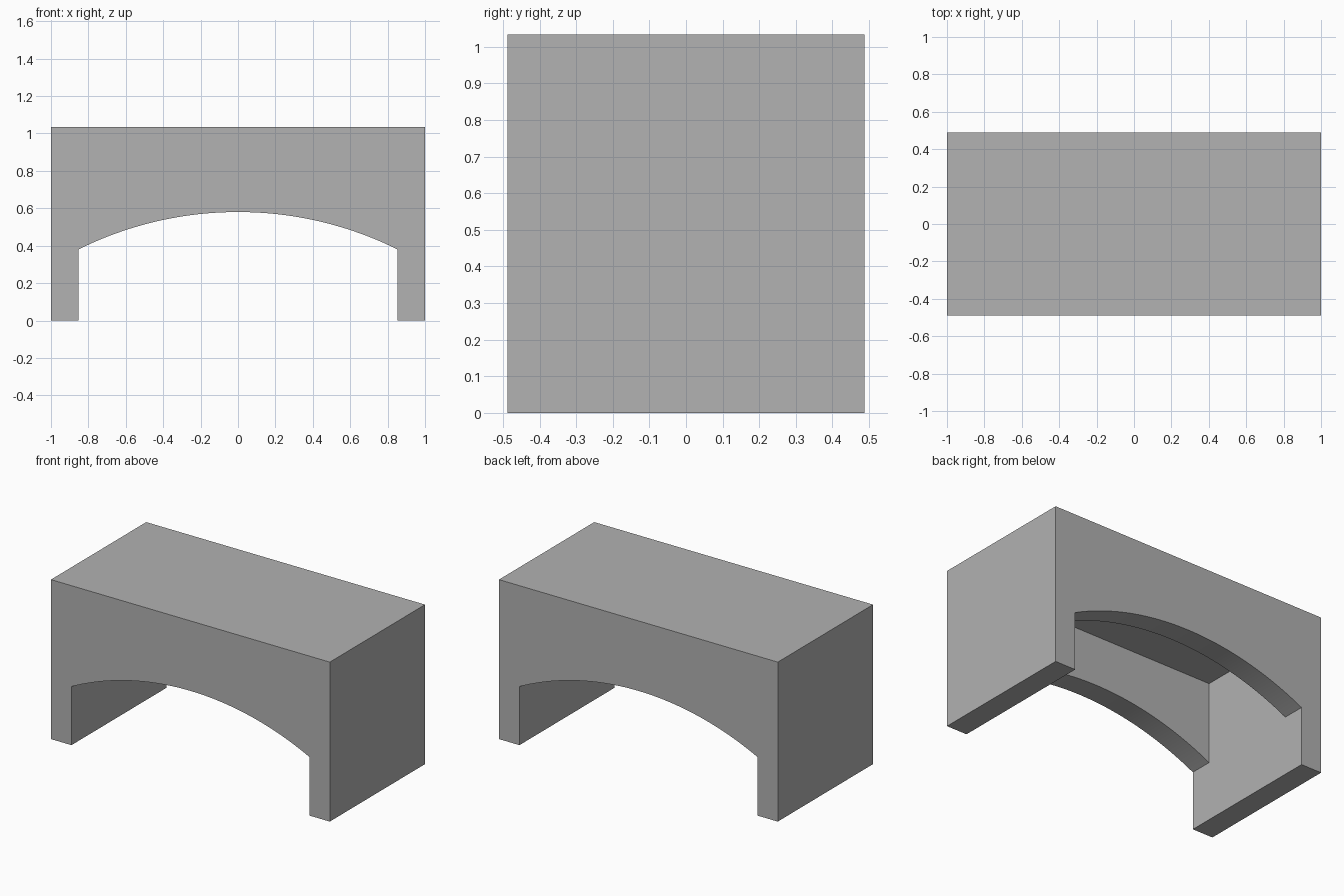
import bpy
import bmesh
from math import sin, cos, asin

old = bpy.data.objects.get("Cube")
if old:
    bpy.data.objects.remove(old, do_unlink=True)

# Overall half sizes, heights, and the hollow inside
X, Y, TOP = 1.0, 0.488, 1.034
IN_X, IN_Y, CEILING = 0.853, 0.342, 0.906
SPRING, CROWN, STEPS = 0.38, 0.58, 48

# Arch curve from right springing point to left
rise = CROWN - SPRING
radius = (IN_X ** 2 + rise ** 2) / (2 * rise)
half = asin(IN_X / radius)
angles = [half * (2 * i / STEPS - 1) for i in range(STEPS + 1)]
arch = [(radius * sin(a), CROWN - radius + radius * cos(a)) for a in angles]

bm = bmesh.new()


def face(points):
    return bm.faces.new([bm.verts.new(p) for p in points])


# Arched front and back panels: outer face, inner face and curved underside
for s in (-1, 1):
    outer = [(-X, 0), (-IN_X, 0)] + arch + [(IN_X, 0), (X, 0), (X, TOP), (-X, TOP)]
    inner = arch + [(IN_X, CEILING), (-IN_X, CEILING)]
    face([(x, s * Y, z) for x, z in outer])
    face([(x, s * IN_Y, z) for x, z in inner])
    for (x0, z0), (x1, z1) in zip(arch, arch[1:]):
        face([(x0, s * Y, z0), (x1, s * Y, z1), (x1, s * IN_Y, z1), (x0, s * IN_Y, z0)])

# Side walls: outside, foot and T-shaped inside
for s in (-1, 1):
    face([(s * X, -Y, 0), (s * X, Y, 0), (s * X, Y, TOP), (s * X, -Y, TOP)])
    face([(s * X, -Y, 0), (s * X, Y, 0), (s * IN_X, Y, 0), (s * IN_X, -Y, 0)])
    wall = [(-Y, 0), (Y, 0), (Y, SPRING), (IN_Y, SPRING), (IN_Y, CEILING),
            (-IN_Y, CEILING), (-IN_Y, SPRING), (-Y, SPRING)]
    face([(s * IN_X, y, z) for y, z in wall])

# Top slab and flat ceiling
for x, y, z in ((X, Y, TOP), (IN_X, IN_Y, CEILING)):
    face([(-x, -y, z), (x, -y, z), (x, y, z), (-x, y, z)])

bmesh.ops.remove_doubles(bm, verts=bm.verts[:], dist=0.0001)
bmesh.ops.recalc_face_normals(bm, faces=bm.faces[:])
mesh = bpy.data.meshes.new("arched_block")
bm.to_mesh(mesh)
bm.free()

# Plain grey material
grey = bpy.data.materials.new("plain_grey")
grey.use_nodes = True
colour = (0.445, 0.445, 0.445, 1)
grey.diffuse_color = colour
shader = next(n for n in grey.node_tree.nodes if n.type == "BSDF_PRINCIPLED")
shader.inputs["Base Color"].default_value = colour
mesh.materials.append(grey)

block = bpy.data.objects.new("arched_block", mesh)
bpy.context.collection.objects.link(block)
bpy.ops.object.select_all(action="DESELECT")
block.select_set(True)
bpy.context.view_layer.objects.active = block
bpy.ops.object.shade_smooth_by_angle()
